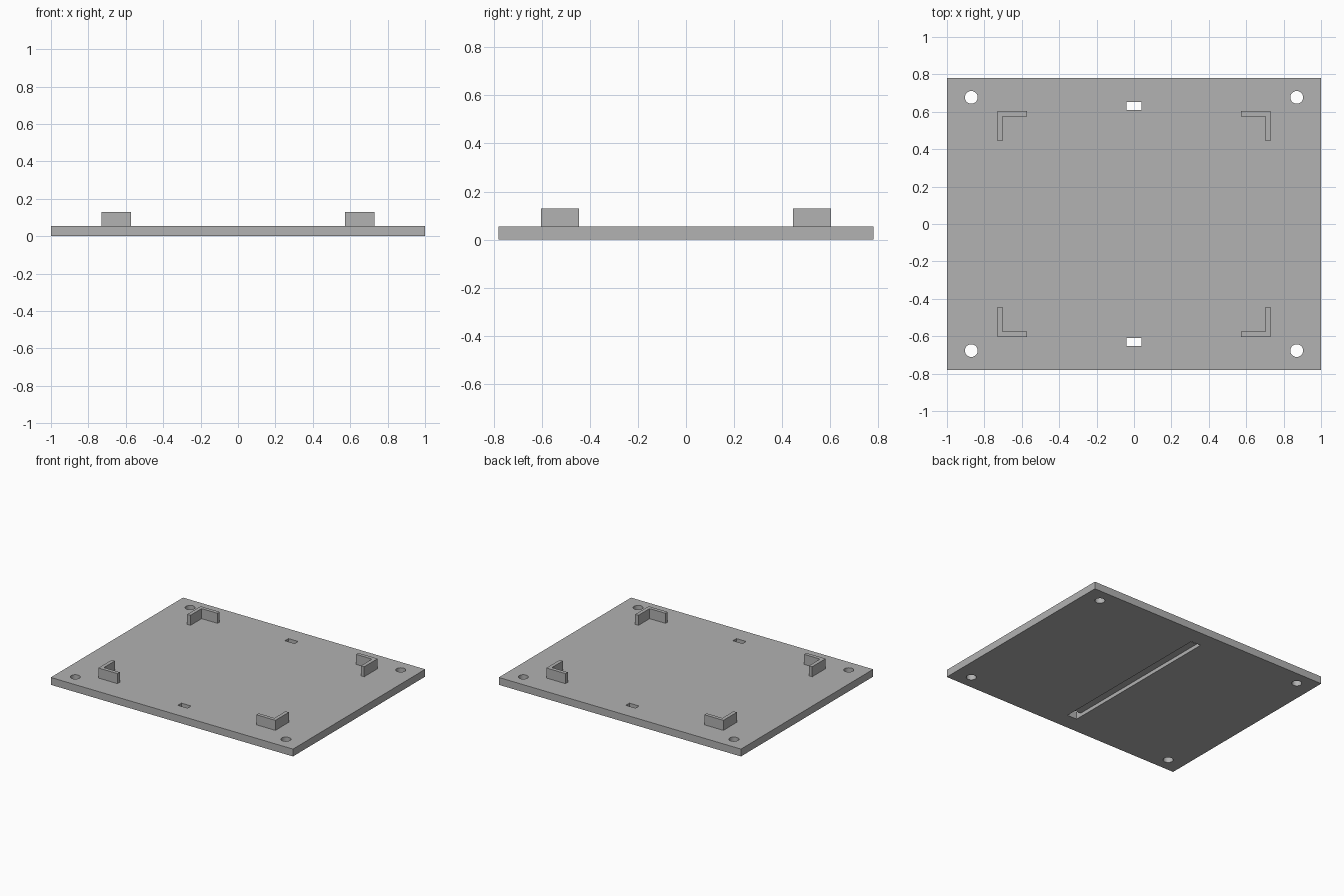
import bpy
import bmesh

cube = bpy.data.objects.get("Cube")
if cube:
    bpy.data.objects.remove(cube, do_unlink=True)

HALF_X, HALF_Y = 1.0, 0.78
BASE_TOP, BRACKET_TOP = 0.055, 0.13
SIGNS = (-1, 1)

grey = bpy.data.materials.new("light grey")
grey.use_nodes = True
COLOUR = (0.445, 0.445, 0.445, 1)
grey.diffuse_color = COLOUR
grey.node_tree.nodes["Principled BSDF"].inputs["Base Color"].default_value = COLOUR


def prism(name, outline, bottom, top):
    """Extrude a flat outline straight up from bottom to top."""
    bm = bmesh.new()
    face = bm.faces.new([bm.verts.new((x, y, bottom)) for x, y in outline])
    extruded = bmesh.ops.extrude_face_region(bm, geom=[face])["geom"]
    for v in extruded:
        if isinstance(v, bmesh.types.BMVert):
            v.co.z = top
    bmesh.ops.recalc_face_normals(bm, faces=bm.faces)
    mesh = bpy.data.meshes.new(name)
    bm.to_mesh(mesh)
    bm.free()
    mesh.materials.append(grey)
    obj = bpy.data.objects.new(name, mesh)
    bpy.context.collection.objects.link(obj)
    return obj


def rectangle(x0, x1, y0, y1):
    return [(x0, y0), (x1, y0), (x1, y1), (x0, y1)]


def cut(target, cutter):
    """Subtract the cutter from the target, then discard the cutter."""
    bpy.context.view_layer.objects.active = target
    mod = target.modifiers.new("cut", "BOOLEAN")
    mod.operation = "DIFFERENCE"
    mod.solver = "EXACT"
    mod.object = cutter
    bpy.ops.object.modifier_apply(modifier=mod.name)
    bpy.data.objects.remove(cutter, do_unlink=True)


# Base plate
plate = prism("base_plate", rectangle(-HALF_X, HALF_X, -HALF_Y, HALF_Y), 0, BASE_TOP)

# Strap channel under the plate, with a slot through the plate at each end
SLOT_X, SLOT_IN, SLOT_OUT = 0.04, 0.61, 0.652
cut(plate, prism("channel_cutter", rectangle(-SLOT_X, SLOT_X, -SLOT_OUT, SLOT_OUT), -0.1, 0.027))
for sy in SIGNS:
    y0, y1 = sorted((sy * SLOT_IN, sy * SLOT_OUT))
    cut(plate, prism("slot_cutter", rectangle(-SLOT_X, SLOT_X, y0, y1), -0.1, 0.2))

# Screw holes in the corners
for sx in SIGNS:
    for sy in SIGNS:
        bpy.ops.mesh.primitive_cylinder_add(
            vertices=48, radius=0.034, depth=0.4, location=(sx * 0.87, sy * 0.677, 0))
        hole = bpy.context.object
        hole.data.materials.append(grey)
        cut(plate, hole)

bpy.ops.object.select_all(action="DESELECT")
plate.select_set(True)
bpy.context.view_layer.objects.active = plate
bpy.ops.object.shade_smooth_by_angle()

# L-shaped corner brackets
X0, X1, Y0, Y1, WALL = 0.573, 0.731, 0.445, 0.603, 0.027
bracket = [(X0, Y1), (X1, Y1), (X1, Y0), (X1 - WALL, Y0),
           (X1 - WALL, Y1 - WALL), (X0, Y1 - WALL)]
for sx, side in ((1, "left"), (-1, "right")):
    for sy, end in ((-1, "front"), (1, "back")):
        prism(f"{end}_{side}_bracket", [(sx * x, sy * y) for x, y in bracket],
              BASE_TOP, BRACKET_TOP)
